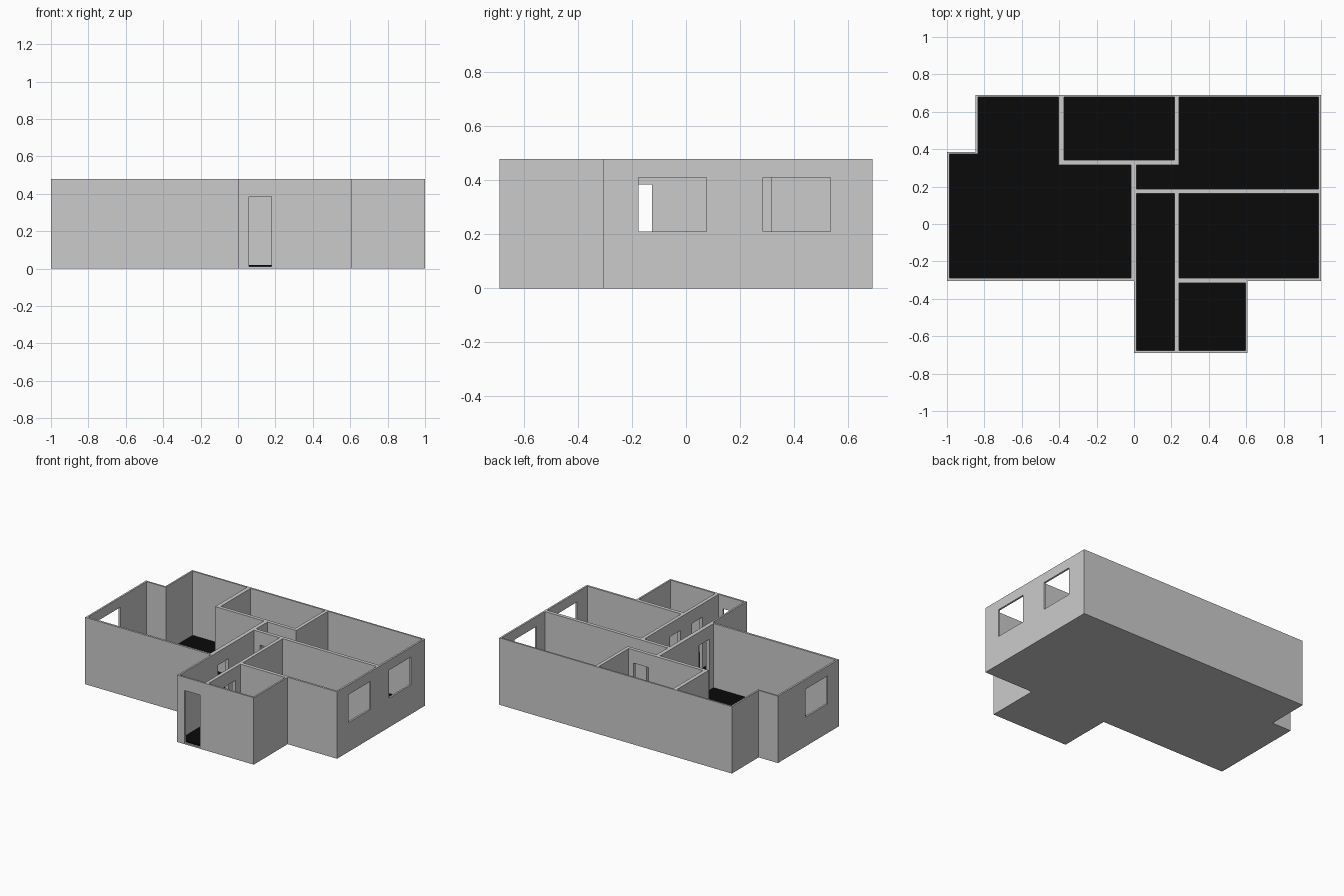
import bpy, bmesh

if "Cube" in bpy.data.objects:
    bpy.data.objects.remove(bpy.data.objects["Cube"])

HEIGHT = 0.48      # wall height
BASE = 0.01        # thickness of the slab under the rooms
FLOOR_TOP = 0.02


def prisms(name, outlines):
    """One object made of vertical prisms: (outline points, z0, z1)."""
    bm = bmesh.new()
    for pts, z0, z1 in outlines:
        face = bm.faces.new([bm.verts.new((x, y, z0)) for x, y in pts])
        out = bmesh.ops.extrude_face_region(bm, geom=[face])
        for v in out["geom"]:
            if isinstance(v, bmesh.types.BMVert):
                v.co.z = z1
    bmesh.ops.recalc_face_normals(bm, faces=bm.faces)
    mesh = bpy.data.meshes.new(name)
    bm.to_mesh(mesh)
    bm.free()
    ob = bpy.data.objects.new(name, mesh)
    bpy.context.collection.objects.link(ob)
    return ob


def rect(x0, x1, y0, y1):
    return [(x0, y0), (x1, y0), (x1, y1), (x0, y1)]


def cut(target, cutter):
    cutter.hide_render = True
    cutter.hide_viewport = False
    mod = target.modifiers.new(cutter.name, 'BOOLEAN')
    mod.operation = 'DIFFERENCE'
    mod.solver = 'EXACT'
    mod.object = cutter
    bpy.context.view_layer.objects.active = target
    bpy.ops.object.modifier_apply(modifier=mod.name)
    bpy.data.objects.remove(cutter)


# Outer footprint of the house
footprint = [(-0.847, 0.69), (-0.847, 0.386), (-1, 0.386), (-1, -0.305),
             (0, -0.305), (0, -0.69), (0.608, -0.69), (0.608, -0.305),
             (1, -0.305), (1, 0.69)]

# Rooms inside the walls
rooms = [
    # living room
    [(-0.987, -0.29), (-0.016, -0.29), (-0.016, 0.316), (-0.403, 0.316),
     (-0.403, 0.678), (-0.835, 0.678), (-0.835, 0.374), (-0.987, 0.374)],
    # back bedroom with passage
    [(0.013, 0.188), (0.987, 0.188), (0.987, 0.678), (0.241, 0.678),
     (0.241, 0.316), (0.013, 0.316)],
    rect(-0.374, 0.216, 0.341, 0.678),     # bathroom
    rect(0.013, 0.216, -0.677, 0.163),     # hallway
    rect(0.241, 0.987, -0.29, 0.163),      # side bedroom
    rect(0.241, 0.596, -0.677, -0.316),    # store room
]

# Doors (0.12 wide) and windows (0.25 wide)
door_z = (BASE, 0.385)
window_z = (0.21, 0.41)
openings = []
for y in (-0.683, 0.1755, 0.3285):                     # doors facing front
    openings.append((rect(0.06, 0.18, y - 0.03, y + 0.03), *door_z))
for x, y in ((-0.0015, -0.245), (0.2285, -0.245), (0.2285, -0.495)):
    openings.append((rect(x - 0.03, x + 0.03, y, y + 0.12), *door_z))
for x, y in ((-1, -0.175), (1, -0.175), (1, 0.285)):   # windows
    openings.append((rect(x - 0.04, x + 0.04, y, y + 0.25), *window_z))

# Walls: solid block with rooms, then openings, removed
walls = prisms("walls", [(footprint, 0, HEIGHT)])
cut(walls, prisms("room_cutter", [(r, BASE, HEIGHT + 0.1) for r in rooms]))
cut(walls, prisms("opening_cutter", openings))

# Black floors
floors = prisms("floors", [(r, BASE - 0.003, FLOOR_TOP) for r in rooms])
black = bpy.data.materials.new("black_floor")
black.diffuse_color = (0.003, 0.003, 0.003, 1)
black.use_nodes = True
black.node_tree.nodes["Principled BSDF"].inputs["Base Color"].default_value = black.diffuse_color
floors.data.materials.append(black)
